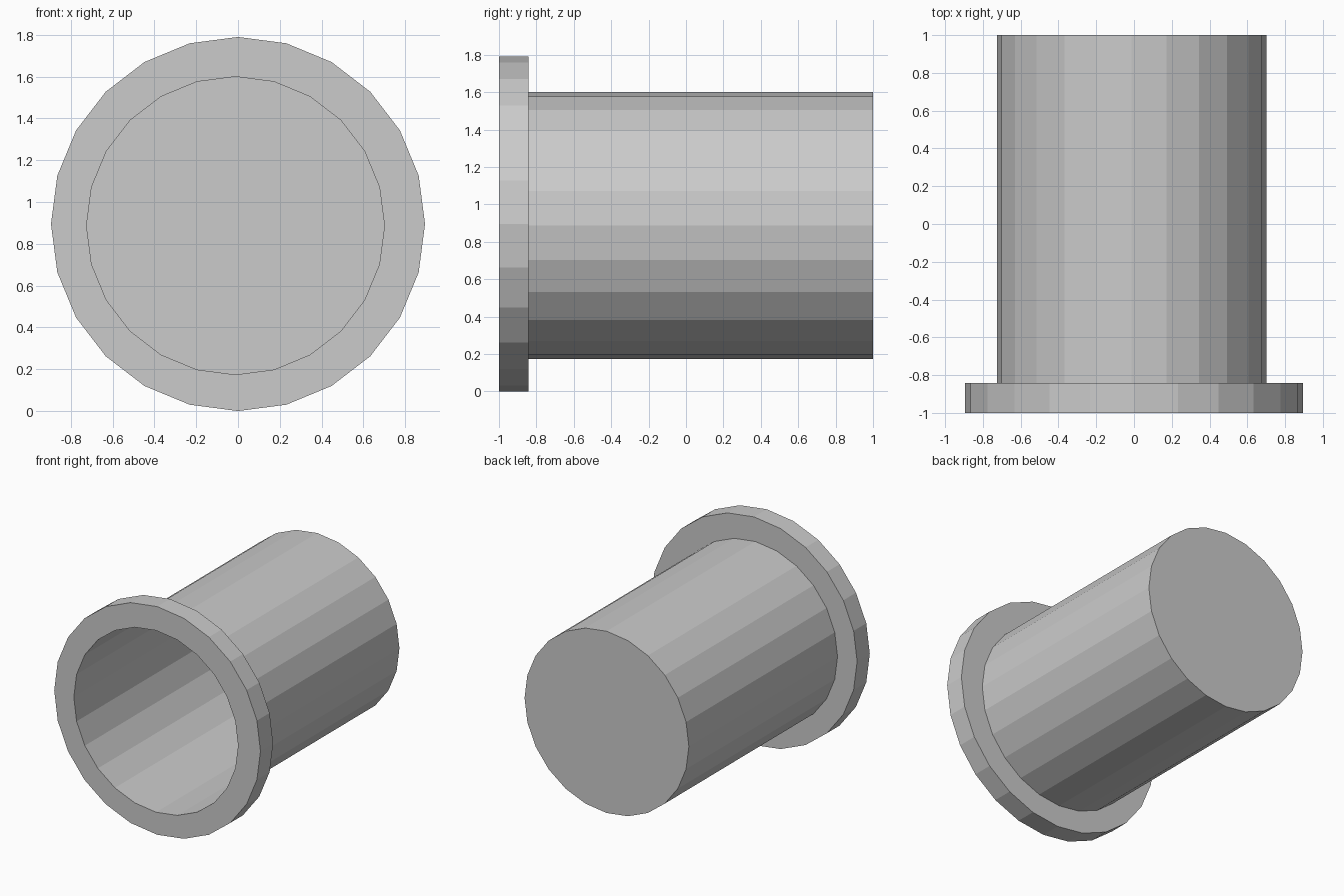
import bpy, bmesh
from math import sin, cos, tau

if "Cube" in bpy.data.objects:
    bpy.data.objects.remove(bpy.data.objects["Cube"])

SIDES = 24


def ring(bm, x, y, z, r):
    """24-sided loop of vertices facing along y."""
    return [bm.verts.new((x + r * sin(tau * i / SIDES), y, z + r * cos(tau * i / SIDES)))
            for i in range(SIDES)]


def bridge(bm, a, b):
    for i in range(SIDES):
        j = (i + 1) % SIDES
        bm.faces.new((a[i], a[j], b[j], b[i]))


def finish(bm, name):
    bmesh.ops.recalc_face_normals(bm, faces=bm.faces)
    mesh = bpy.data.meshes.new(name)
    bm.to_mesh(mesh)
    bm.free()
    bpy.context.collection.objects.link(bpy.data.objects.new(name, mesh))


BORE = (-0.012, 0.887, 0.713)    # x, z, radius of the cup wall
RIM = (0.0, 0.895, 0.895)        # x, z, radius of the flange
FRONT, FLANGE_BACK, BACK = -1.0, -0.843, 1.0


def loop(bm, circle, y):
    x, z, r = circle
    return ring(bm, x, y, z, r)


# Thin-walled cup, open at the front and closed at the back
bm = bmesh.new()
mouth, end = loop(bm, BORE, FRONT), loop(bm, BORE, BACK)
bridge(bm, mouth, end)
bm.faces.new(end)
finish(bm, "cup_body")

# Flange: front face, outer rim and back face around the mouth
bm = bmesh.new()
loops = [loop(bm, BORE, FRONT), loop(bm, RIM, FRONT),
         loop(bm, RIM, FLANGE_BACK), loop(bm, BORE, FLANGE_BACK)]
for a, b in zip(loops, loops[1:]):
    bridge(bm, a, b)
finish(bm, "front_flange")
